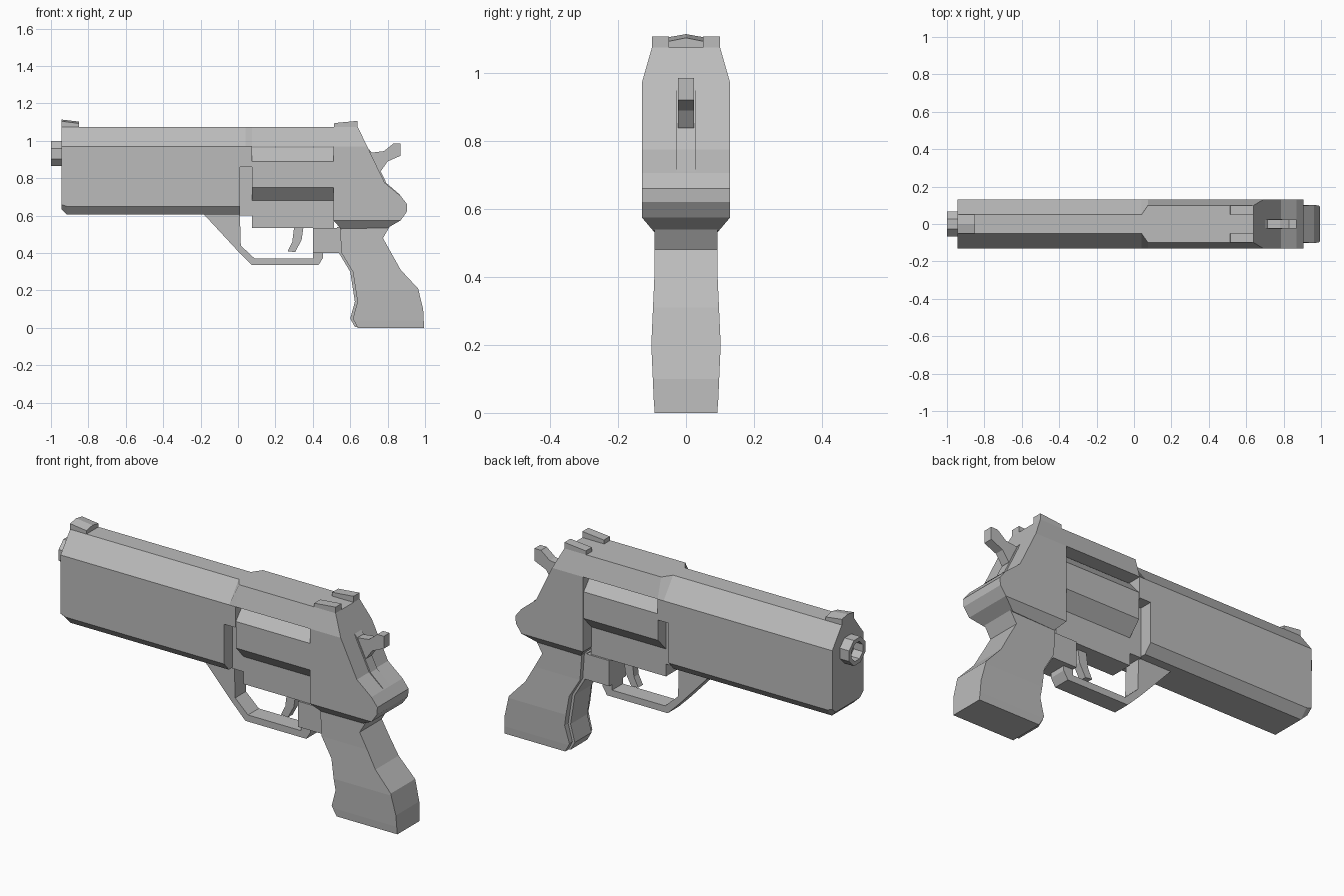
import bpy, bmesh, math
from mathutils import Vector

if "Cube" in bpy.data.objects:
    bpy.data.objects.remove(bpy.data.objects["Cube"])

grey = bpy.data.materials.new("gunmetal grey")
grey.diffuse_color = (0.5, 0.5, 0.5, 1)
grey.use_nodes = True
grey.node_tree.nodes["Principled BSDF"].inputs["Base Color"].default_value = grey.diffuse_color


def finish(name, bm):
    bmesh.ops.recalc_face_normals(bm, faces=bm.faces)
    me = bpy.data.meshes.new(name)
    bm.to_mesh(me)
    bm.free()
    me.materials.append(grey)
    ob = bpy.data.objects.new(name, me)
    bpy.context.collection.objects.link(ob)
    return ob


def width_at(table, z):
    """Half width at height z from a rising list of (z, half width)."""
    if z <= table[0][0]:
        return table[0][1]
    for (z0, w0), (z1, w1) in zip(table, table[1:]):
        if z <= z1:
            return w0 + (w1 - w0) * (z - z0) / (z1 - z0)
    return table[-1][1]


def plate(name, outline, half, y=0.0):
    """Side outline (x, z) given thickness; half is a number or a width table."""
    bm = bmesh.new()
    face = bm.faces.new([bm.verts.new((x, -1, z)) for x, z in outline])
    new = bmesh.ops.extrude_face_region(bm, geom=[face])["geom"]
    bmesh.ops.translate(bm, vec=(0, 2, 0), verts=[v for v in new if isinstance(v, bmesh.types.BMVert)])
    table = half if isinstance(half, list) else [(0, half), (2, half)]
    if isinstance(half, list):
        for z, _ in table:
            bmesh.ops.bisect_plane(bm, geom=bm.verts[:] + bm.edges[:] + bm.faces[:],
                                   plane_co=(0, 0, z), plane_no=(0, 0, 1))
    for v in bm.verts:
        v.co.y = y + v.co.y * width_at(table, v.co.z)
    return finish(name, bm)


def loft(name, sections):
    """Mirrored half sections [(y, z)...] joined along x."""
    bm = bmesh.new()
    rings = []
    for x, half in sections:
        pts = half + [(-y, z) for y, z in reversed(half)]
        rings.append([bm.verts.new((x, y, z)) for y, z in pts])
    n = len(rings[0])
    for a, b in zip(rings, rings[1:]):
        for i in range(n):
            j = (i + 1) % n
            bm.faces.new((a[i], a[j], b[j], b[i]))
    bm.faces.new(rings[0])
    bm.faces.new(rings[-1])
    return finish(name, bm)


# Barrel housing with chamfered top and bottom
body = [(0.05, 1.075), (0.13, 0.97), (0.13, 0.65), (0.09, 0.605)]
nose = body[:2] + [(0.13, 0.66), (0.10, 0.635)]
loft("barrel_housing", [(-0.945, nose), (-0.915, body), (0.01, body)])

# Widening bridge between the barrel and the top strap
narrow = [(0.05, 1.075), (0.13, 0.97), (0.13, 0.86)]
wide = [(0.10, 1.075), (0.13, 0.97), (0.13, 0.86)]
loft("bridge", [(0.01, narrow), (0.04, narrow), (0.075, wide)])
plate("front_post", [(0.005, 0.6), (0.075, 0.6), (0.075, 0.87), (0.005, 0.87)], 0.06)

# Top strap and rear frame
plate("rear_frame",
      [(0.075, 1.075), (0.64, 1.075), (0.785, 0.775), (0.87, 0.705), (0.905, 0.66),
       (0.902, 0.62), (0.87, 0.575), (0.80, 0.535), (0.55, 0.53), (0.51, 0.575),
       (0.51, 0.97), (0.075, 0.97)],
      [(0.53, 0.092), (0.575, 0.13), (0.97, 0.13), (1.075, 0.10)])

# Fluted cylinder with its lower lobe
loft("cylinder", [(x, [(0.06, 0.965), (0.125, 0.89), (0.125, 0.75), (0.06, 0.68), (0.06, 0.535)])
                  for x in (0.075, 0.512)])

# Grip: wide side body over a slimmer front strap
grip_width = [(0.0, 0.092), (0.04, 0.095), (0.2, 0.102), (0.4, 0.093), (0.53, 0.092)]
back = [(0.995, 0), (0.99, 0.10), (0.963, 0.21), (0.87, 0.31), (0.775, 0.48), (0.81, 0.54)]
front = [(0.53, 0.54), (0.54, 0.40), (0.60, 0.30), (0.625, 0.14), (0.60, 0.05), (0.625, 0.005)]
plate("grip", back + [(x + 0.014, z) for x, z in front[:-1]] + [(0.64, 0)], grip_width)
plate("grip_front_strap", [(0.7, 0.005), (0.7, 0.54)] + front, 0.07)
plate("grip_tab", [(0.40, 0.40), (0.56, 0.40), (0.56, 0.535), (0.40, 0.535)], 0.07)

# Trigger guard and trigger
plate("trigger_guard",
      [(-0.185, 0.61), (0.01, 0.61), (0.015, 0.44), (0.09, 0.37), (0.40, 0.37), (0.40, 0.41),
       (0.455, 0.41), (0.455, 0.375), (0.43, 0.335), (0.075, 0.335), (0.0, 0.41)], 0.045)
plate("trigger", [(0.30, 0.54), (0.35, 0.54), (0.34, 0.47), (0.305, 0.405), (0.265, 0.41), (0.29, 0.46)], 0.02)

# Hammer and the slot plate beneath it
plate("hammer", [(0.66, 0.93), (0.78, 0.945), (0.83, 0.985), (0.868, 0.985), (0.868, 0.92),
                 (0.80, 0.89), (0.765, 0.84), (0.70, 0.80)], 0.024)
plate("hammer_slot", [(0.70, 0.955), (0.713, 0.94), (0.793, 0.775), (0.868, 0.71), (0.80, 0.71)], 0.028)

# Rear sight pair and peaked front sight
for side, label in ((1, "left"), (-1, "right")):
    plate("rear_sight_" + label, [(0.512, 1.07), (0.515, 1.095), (0.64, 1.107), (0.64, 1.07)], 0.025, side * 0.075)
loft("front_sight", [(-0.945, [(0.0, 1.114), (0.05, 1.105), (0.05, 1.07)]),
                     (-0.85, [(0.0, 1.103), (0.05, 1.093), (0.05, 1.07)])])

# Hollow octagonal muzzle
bm = bmesh.new()
rings = []
for x, r in ((-0.94, 0.073), (-1.0, 0.073), (-1.0, 0.05), (-0.947, 0.05)):
    rings.append([bm.verts.new((x, r * math.cos(a), 0.932 + r * math.sin(a)))
                  for a in [math.pi / 8 + k * math.pi / 4 for k in range(8)]])
for a, b in zip(rings, rings[1:]):
    for i in range(8):
        j = (i + 1) % 8
        bm.faces.new((a[i], a[j], b[j], b[i]))
bm.faces.new(rings[-1])
finish("muzzle", bm)
